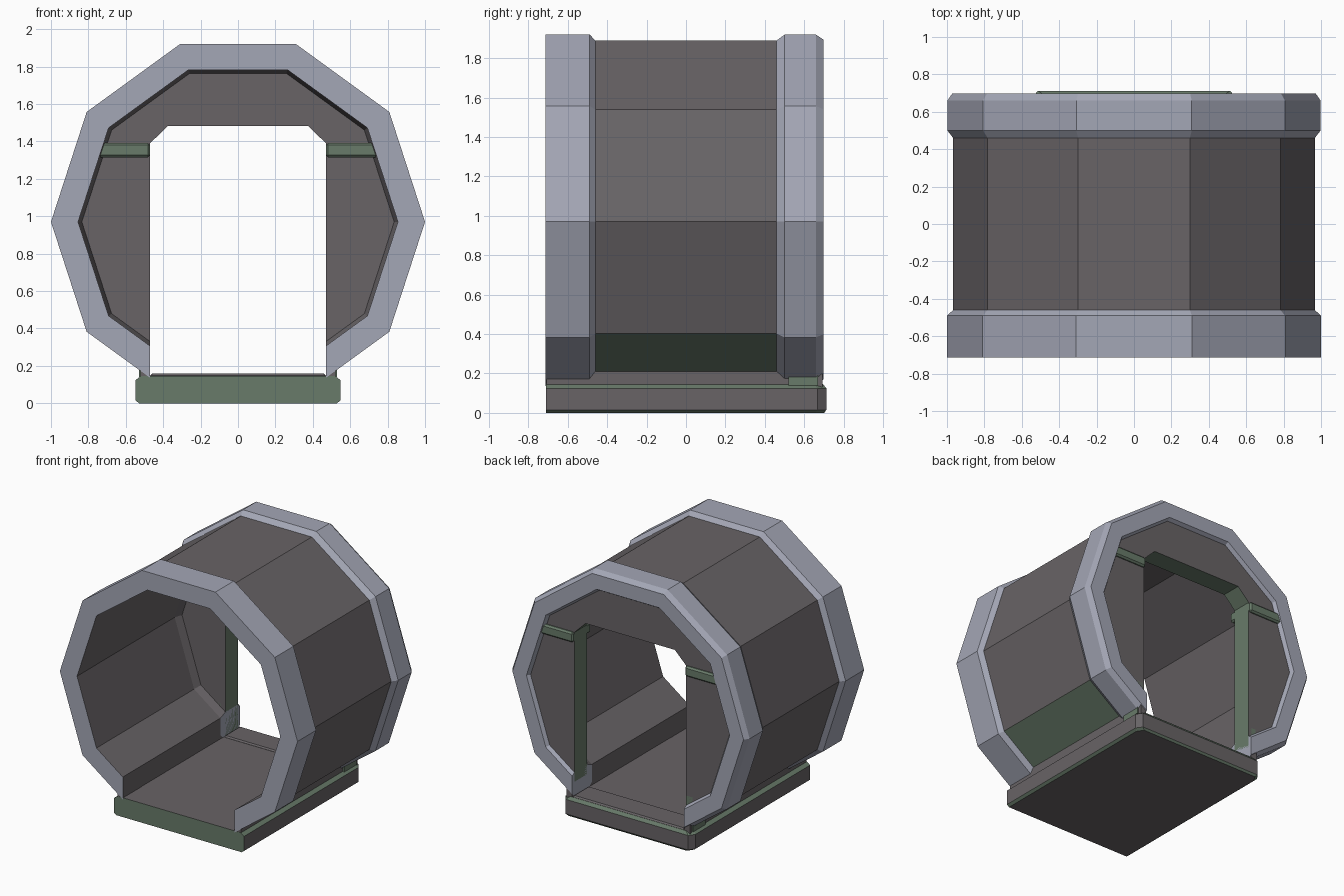
import bpy, bmesh, math

if "Cube" in bpy.data.objects:
    bpy.data.objects.remove(bpy.data.objects["Cube"])

ZC = 0.97      # height of the decagon centre
CUT = 0.47     # half width of the floor gap


def material(name, rgb):
    m = bpy.data.materials.new(name)
    m.diffuse_color = (*rgb, 1)
    m.use_nodes = True
    m.node_tree.nodes["Principled BSDF"].inputs["Base Color"].default_value = m.diffuse_color
    return m


MATS = [material("dark_grey", (0.138, 0.126, 0.133)),
        material("light_blue_grey", (0.37, 0.385, 0.465)),
        material("grey_green", (0.14, 0.198, 0.144))]
GREY, BLUE, GREEN = 0, 1, 2


def finish(name, bm):
    bmesh.ops.recalc_face_normals(bm, faces=bm.faces)
    me = bpy.data.meshes.new(name)
    bm.to_mesh(me)
    bm.free()
    for m in MATS:
        me.materials.append(m)
    ob = bpy.data.objects.new(name, me)
    bpy.context.collection.objects.link(ob)
    return ob


def arc(r):
    """Decagon of radius r, clipped at the floor gap, as (x, z) points."""
    pts = [(r * math.cos(math.radians(a)), ZC + r * math.sin(math.radians(a)))
           for a in range(-36, 217, 36)]
    x0, z0 = pts[0]
    z_end = z0 + (CUT - x0) * math.tan(math.radians(36))
    return [(CUT, z_end)] + pts + [(-CUT, z_end)]


def sweep(name, profile, cap_mat, low_panel=None):
    """Sweep closed (radius, y, material) profile round the decagon."""
    bm = bmesh.new()
    loops = [[bm.verts.new((x, y, z)) for x, z in arc(r)] for r, y, _ in profile]
    n, k = len(profile), len(loops[0])
    for i in range(n):
        a, b = loops[i], loops[(i + 1) % n]
        for j in range(k - 1):
            f = bm.faces.new((a[j], a[j + 1], b[j + 1], b[j]))
            f.material_index = profile[i][2]
            if i == low_panel and j in (0, k - 2):
                f.material_index = GREEN
    for j in (0, k - 1):
        bm.faces.new([l[j] for l in loops]).material_index = cap_mat
    return finish(name, bm)


def box(name, x, y, z, mat, bevel=0):
    bm = bmesh.new()
    bmesh.ops.create_cube(bm, size=1)
    for v in bm.verts:
        for i, (lo, hi) in enumerate((x, y, z)):
            v.co[i] = lo if v.co[i] < 0 else hi
    if bevel:
        bmesh.ops.bevel(bm, geom=bm.edges[:], offset=bevel, segments=1, affect='EDGES')
    for f in bm.faces:
        f.material_index = mat
    return finish(name, bm)


# Tunnel body and its two rims
sweep("tunnel_body", [(0.967, -0.46, GREY), (0.967, 0.46, GREY),
                      (0.855, 0.46, GREY), (0.855, -0.46, GREY)], GREY, low_panel=0)
sweep("front_rim", [(0.855, -0.713, BLUE), (1.0, -0.713, BLUE), (1.0, -0.49, BLUE),
                    (0.967, -0.46, GREY), (0.855, -0.46, GREY)], GREY)
sweep("back_rim", [(0.967, 0.46, BLUE), (0.998, 0.5, BLUE), (0.998, 0.66, BLUE),
                   (0.972, 0.697, BLUE), (0.855, 0.697, BLUE), (0.835, 0.665, GREY),
                   (0.835, 0.52, GREY), (0.855, 0.46, GREY)], BLUE)

# Back wall with chamfered doorway; green reveals
outer = [(x, z) for x, z in arc(0.90)]
door = [(-CUT, 0.15), (-CUT, 1.39), (-0.375, 1.483), (0.375, 1.483), (CUT, 1.39), (CUT, 0.15)]
door_top = door[1:5]
bm = bmesh.new()
sides = []
for y in (0.52, 0.67):
    sides.append([bm.verts.new((x, y, z)) for x, z in outer + door_top])
n = len(sides[0])
for s in sides:
    bm.faces.new(s)
for i in range(n):
    j = (i + 1) % n
    f = bm.faces.new((sides[0][i], sides[0][j], sides[1][j], sides[1][i]))
    if i >= len(outer) - 1:
        f.material_index = GREEN
finish("door_wall", bm)

# Jamb feet, wall strips and side rails, mirrored
for side, s in (("left", -1), ("right", 1)):
    def span(a, b):
        return tuple(sorted((s * a, s * b)))
    box(side + "_jamb_foot", span(CUT, 0.53), (0.52, 0.67), (0.14, 0.40), GREEN)
    box(side + "_wall_strip", span(CUT, 0.76), (0.47, 0.69), (1.315, 1.392), GREEN, 0.012)
    box(side + "_side_rail", span(CUT + 0.002, 0.52), (-0.708, 0.693), (0.13, 0.21), GREY)

# Base plinth: stacked outlines, bevelled on all sides but the front
bm = bmesh.new()
rings = []
for z, d in ((0, 0.018), (0.015, 0), (0.125, 0), (0.147, 0.03)):
    hx, yb, c = 0.547 - d, 0.712 - d * 0.6, 0.045
    half = [(hx, -0.71), (hx, yb - c), (hx - c * 0.7, yb)]
    outline = half + [(-x, y) for x, y in reversed(half)]
    rings.append([bm.verts.new((x, y, z)) for x, y in outline])
for level in range(3):
    a, b = rings[level], rings[level + 1]
    for i in range(6):
        j = (i + 1) % 6
        f = bm.faces.new((a[i], a[j], b[j], b[i]))
        f.material_index = GREEN if level != 1 or i == 5 else GREY
bm.faces.new(rings[0])
bm.faces.new(rings[-1])
finish("base_plinth", bm)

# Low door sill
box("door_sill", (-CUT, CUT), (0.5, 0.693), (0.13, 0.158), GREY, 0.01)
